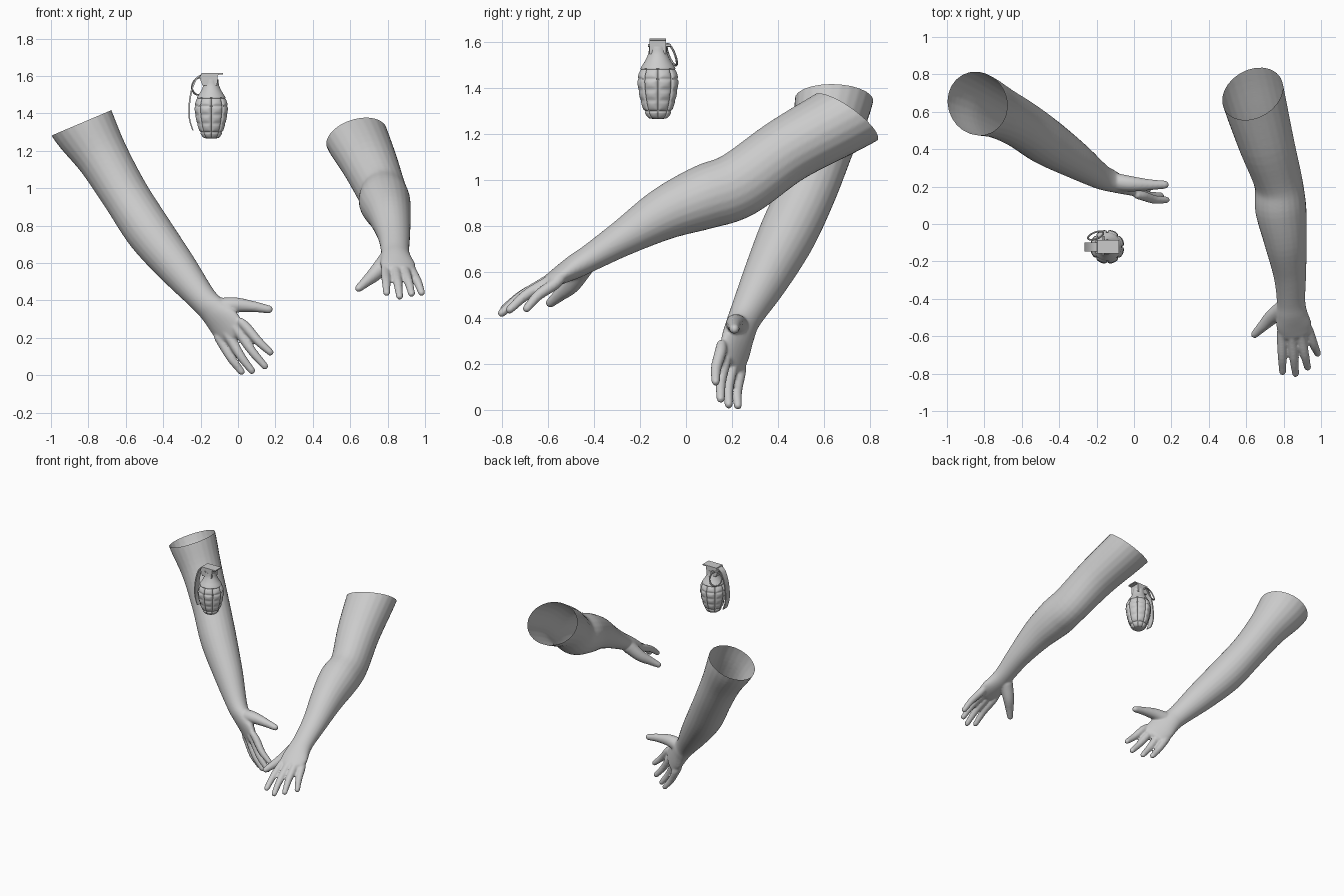
import bpy, bmesh
from math import sin, cos, pi, radians
from mathutils import Vector, Matrix

if "Cube" in bpy.data.objects:
    bpy.data.objects.remove(bpy.data.objects["Cube"])

grey = bpy.data.materials.new("plain grey")
grey.use_nodes = True
grey.diffuse_color = (0.6, 0.6, 0.6, 1)
grey.node_tree.nodes["Principled BSDF"].inputs["Base Color"].default_value = grey.diffuse_color


def finish(name, bm, sharp=40):
    """Turn a bmesh into a shaded, selected object."""
    bmesh.ops.recalc_face_normals(bm, faces=bm.faces)
    mesh = bpy.data.meshes.new(name)
    bm.to_mesh(mesh)
    bm.free()
    mesh.materials.append(grey)
    ob = bpy.data.objects.new(name, mesh)
    bpy.context.collection.objects.link(ob)
    bpy.ops.object.select_all(action="DESELECT")
    ob.select_set(True)
    bpy.context.view_layer.objects.active = ob
    bpy.ops.object.shade_smooth_by_angle(angle=radians(sharp))
    return ob


def spline(points, steps=6):
    """Catmull-Rom through tuples of any length."""
    p = [Vector(q) for q in points]
    p = [2 * p[0] - p[1]] + p + [2 * p[-1] - p[-2]]
    out = []
    for i in range(1, len(p) - 2):
        a, b, c, d = p[i - 1:i + 3]
        for s in range(steps):
            t = s / steps
            out.append(0.5 * (2 * b + (c - a) * t + (2 * a - 5 * b + 4 * c - d) * t * t
                              + (3 * b - a - 3 * c + d) * t ** 3))
    return out + [p[-2]]


def skin(bm, rings):
    """Bridge closed rings and cap both ends."""
    rings = [[bm.verts.new(co) for co in ring] for ring in rings]
    n = len(rings[0])
    for lo, hi in zip(rings, rings[1:]):
        for i in range(n):
            bm.faces.new((lo[i], lo[(i + 1) % n], hi[(i + 1) % n], hi[i]))
    bm.faces.new(rings[0][::-1])
    bm.faces.new(rings[-1])


def limb(bm, sections, across, sides=24):
    """Round-ended tube through (x, y, z, half width, half depth)."""
    samples = spline(sections)
    centre = [Vector(s[:3]) for s in samples]
    stations = []
    for i, s in enumerate(samples):
        t = (centre[min(i + 1, len(centre) - 1)] - centre[max(i - 1, 0)]).normalized()
        stations.append((centre[i], t, s[3], s[4]))
    caps = [[], []]
    for k, sign in ((0, -1), (-1, 1)):
        c, t, a, b = stations[k]
        for ang in (0.5, 1.0, 1.45):
            caps[k].append((c + t * sign * min(a, b) * sin(ang), t, a * cos(ang), b * cos(ang)))
    rings = []
    for c, t, a, b in caps[0][::-1] + stations + caps[1]:
        u = (across - across.dot(t) * t).normalized()
        v = t.cross(u)
        rings.append([c + u * a * cos(w) + v * b * sin(w)
                      for w in (2 * pi * i / sides for i in range(sides))])
    skin(bm, rings)


def build_arm(name, sections, thumb, fingers, across, back, cut_co, cut_no):
    across, back = Vector(across).normalized(), Vector(back)
    bm = bmesh.new()
    limb(bm, sections, across)
    limb(bm, [(*q, q[3]) for q in thumb], across, 16)
    # fingers: slightly arched towards the back of the hand
    for base, tip in fingers:
        base, tip = Vector(base), Vector(tip)
        mid = (base + tip) / 2 + back * 0.01
        start = base + (base - tip) * 0.25
        tip = tip - (tip - base).normalized() * 0.01
        limb(bm, [(*start, .024, .022), (*base, .027, .026), (*mid, .024, .023),
                  (*tip, .019, .018)], across, 16)
    ob = finish(name, bm, 180)
    # fuse the parts into one skin
    fuse = ob.modifiers.new("fuse", "REMESH")
    fuse.mode, fuse.voxel_size, fuse.use_smooth_shade = "VOXEL", 0.007, True
    soften = ob.modifiers.new("soften", "SMOOTH")
    soften.factor, soften.iterations = 0.5, 6
    for m in ("fuse", "soften"):
        bpy.ops.object.modifier_apply(modifier=m)
    # open end of the upper arm
    bm = bmesh.new()
    bm.from_mesh(ob.data)
    bmesh.ops.bisect_plane(bm, geom=bm.verts[:] + bm.edges[:] + bm.faces[:],
                           plane_co=cut_co, plane_no=cut_no, clear_outer=True)
    bm.to_mesh(ob.data)
    bm.free()
    bpy.ops.object.shade_smooth()


# right arm, reaching down and inwards
build_arm(
    "right_arm",
    [(-.92, .67, 1.51, .18, .17), (-.83, .64, 1.34, .175, .165), (-.72, .595, 1.16, .14, .14),
     (-.60, .53, .96, .125, .13), (-.47, .44, .76, .125, .125), (-.32, .345, .57, .105, .1),
     (-.19, .26, .41, .078, .07), (-.13, .235, .345, .083, .058), (-.07, .215, .275, .098, .042),
     (-.025, .2, .215, .088, .03)],
    [(-.13, .23, .36, .05), (-.02, .215, .375, .042), (.08, .21, .367, .03), (.165, .21, .352, .022)],
    [((.05, .15, .25), (.18, .128, .115)), ((.015, .17, .215), (.15, .15, .04)),
     ((-.035, .2, .185), (.08, .185, .015)), ((-.08, .235, .165), (.025, .225, .01))],
    (.14, -.10, .085), (-.5, -.8, -.2),
    (-.835, .64, 1.35), (-.39, 0, .92))

# left arm, reaching forwards
build_arm(
    "left_arm",
    [(.59, .88, 1.38, .17, .16), (.635, .69, 1.27, .17, .155), (.705, .44, 1.13, .15, .145),
     (.77, .23, .98, .13, .145), (.785, .08, .925, .137, .14), (.81, -.09, .855, .115, .115),
     (.833, -.27, .75, .088, .08), (.84, -.41, .665, .076, .06), (.845, -.48, .625, .083, .053),
     (.855, -.54, .59, .094, .042), (.865, -.585, .565, .086, .032)],
    [(.80, -.45, .62, .048), (.735, -.5, .545, .04), (.685, -.55, .5, .029), (.645, -.59, .465, .021)],
    [((.79, -.61, .55), (.795, -.8, .435)), ((.845, -.62, .55), (.865, -.81, .415)),
     ((.895, -.61, .55), (.93, -.775, .43)), ((.935, -.575, .545), (.985, -.70, .435))],
    (1, .12, -.03), (0, -.5, .85),
    (.635, .685, 1.28), (-.28, .57, .77))

# grenade body: lathed profile with a grid of grooves
AXIS = Vector((-.143, -.122, 0))
LOW, HIGH = 1.30, 1.485
bm = bmesh.new()
rings = []
for r, z in spline([(.02, 1.265), (.045, 1.272), (.063, 1.3), (.08, 1.35), (.091, 1.41), (.09, 1.45),
                    (.076, 1.485), (.055, 1.52), (.042, 1.55), (.038, 1.58)], 8):
    inside = LOW - .03 < z < HIGH
    row = abs(sin(pi * 4 * (z - LOW) / (HIGH - LOW))) ** .35 if inside else 1
    ring = []
    for i in range(96):
        w = 2 * pi * i / 96
        column = abs(sin(4 * w)) ** .35 if inside else 1
        rr = r * (0.86 + 0.14 * min(row, column))
        ring.append(AXIS + Vector((rr * cos(w), rr * sin(w), z)))
    rings.append(ring)
skin(bm, rings)
finish("grenade_body", bm, 50)


def extrude_outline(name, outline, half_width, mid_y):
    """Extrude an x, z outline along y."""
    bm = bmesh.new()
    skin(bm, [[(x, mid_y + s * half_width, z) for x, z in outline] for s in (-1, 1)])
    return finish(name, bm, 30)


# fuse head and top plate
extrude_outline("fuse_head", [(-.19, 1.548), (-.112, 1.548), (-.108, 1.606), (-.08, 1.608),
                              (-.08, 1.615), (-.195, 1.615), (-.205, 1.59)], .036, AXIS.y)

# safety lever: a strip following a bent path
path = spline([(-.19, 1.612), (-.225, 1.585), (-.25, 1.52), (-.262, 1.44), (-.26, 1.37), (-.242, 1.31)], 4)
outer = [(x - .003, z) for x, z in path]
inner = [(x + .005, z - .003) for x, z in path]
extrude_outline("safety_lever", outer + inner[::-1], .024, AXIS.y)

# pull ring and its pin
bm = bmesh.new()
rings = []
for i in range(37):
    w = 2 * pi * i / 36
    rings.append([Vector(((.043 + .005 * cos(q)) * cos(w), .005 * sin(q), (.05 + .005 * cos(q)) * sin(w)))
                  for q in (2 * pi * k / 8 for k in range(8))])
skin(bm, rings)
bmesh.ops.remove_doubles(bm, verts=bm.verts, dist=0.0005)
bm.transform(Matrix.Translation((-.205, -.062, 1.545)) @ Matrix.Rotation(radians(22), 4, "X")
             @ Matrix.Rotation(radians(18), 4, "Z"))
finish("pull_ring", bm)

bm = bmesh.new()
bmesh.ops.create_cone(bm, cap_ends=True, segments=12, radius1=.006, radius2=.006, depth=.1)
bm.transform(Matrix.Translation((-.165, -.115, 1.585)) @ Matrix.Rotation(pi / 2, 4, "X"))
finish("safety_pin", bm)
